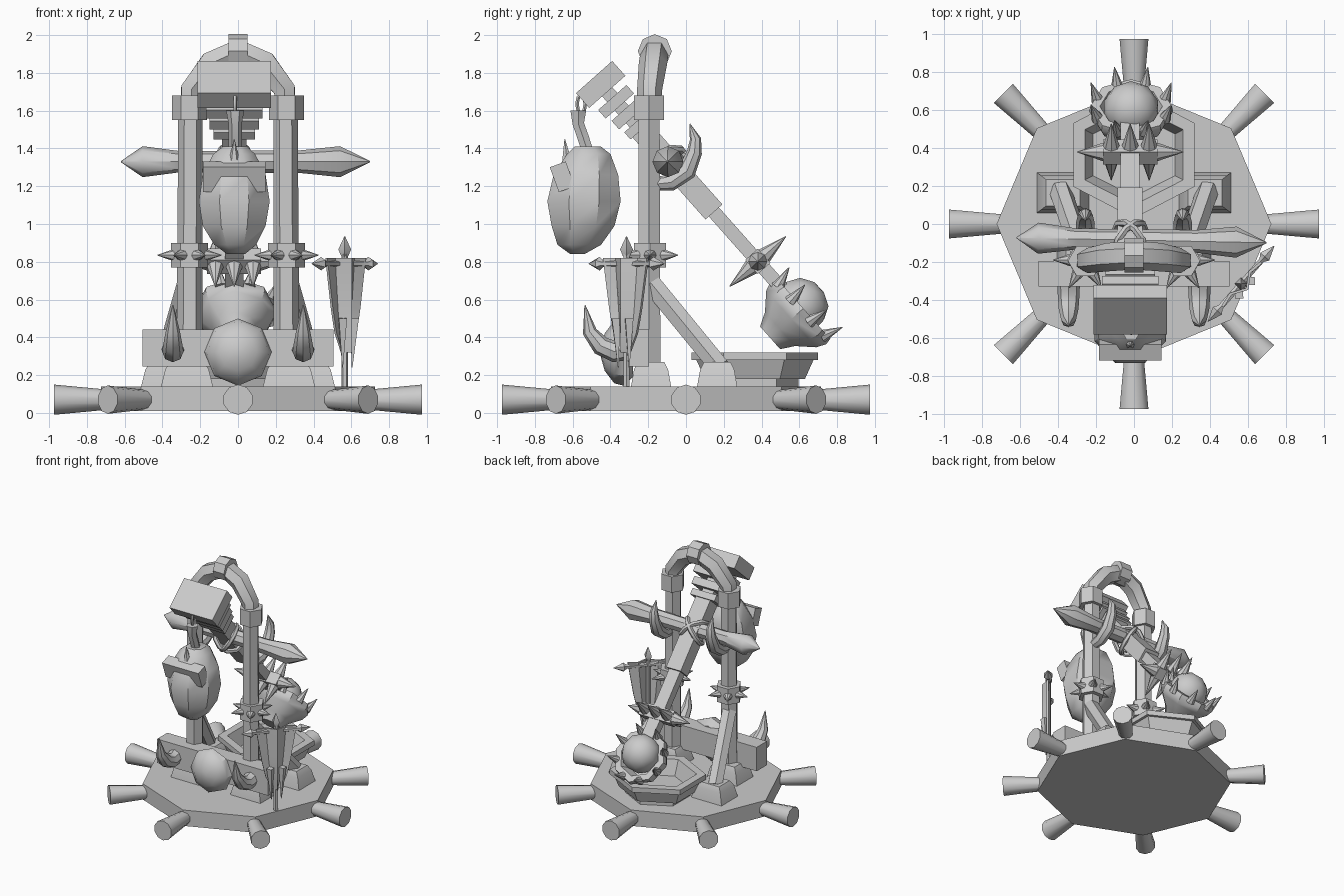
import bpy, bmesh, math
from mathutils import Vector as V

if "Cube" in bpy.data.objects:
    bpy.data.objects.remove(bpy.data.objects["Cube"])

grey = bpy.data.materials.new("stone grey")
grey.diffuse_color = (0.6, 0.6, 0.6, 1)
grey.use_nodes = True
grey.node_tree.nodes["Principled BSDF"].inputs["Base Color"].default_value = grey.diffuse_color
X, Y, Z = V((1, 0, 0)), V((0, 1, 0)), V((0, 0, 1))


def finish(name, bm):
    bmesh.ops.recalc_face_normals(bm, faces=bm.faces)
    me = bpy.data.meshes.new(name)
    bm.to_mesh(me)
    bm.free()
    ob = bpy.data.objects.new(name, me)
    me.materials.append(grey)
    bpy.context.collection.objects.link(ob)
    return ob


def skin(name, rings, closed=False):
    """Bridge equal rings of points into one capped (or looped) surface."""
    bm = bmesh.new()
    rows = [[bm.verts.new(p) for p in r] for r in rings]
    n = len(rows[0])
    pairs = list(zip(rows, rows[1:])) + ([(rows[-1], rows[0])] if closed else [])
    for a, b in pairs:
        for i in range(n):
            j = (i + 1) % n
            bm.faces.new((a[i], a[j], b[j], b[i]))
    if not closed:
        bm.faces.new(rows[0])
        bm.faces.new(rows[-1])
    return finish(name, bm)


def tube(name, pts, radii, sides=6, ref=X, axis=None, closed=False):
    """Round section swept along points with a radius at each."""
    pts = [V(p) for p in pts]
    m, rings = len(pts), []
    for i, p in enumerate(pts):
        a = pts[(i - 1) % m] if closed else pts[max(i - 1, 0)]
        b = pts[(i + 1) % m] if closed else pts[min(i + 1, m - 1)]
        t = axis or (b - a).normalized()
        u = (ref - t * ref.dot(t)).normalized()
        v = t.cross(u)
        rings.append([p + radii[i] * (u * math.cos(k * math.tau / sides) + v * math.sin(k * math.tau / sides))
                      for k in range(sides)])
    return skin(name, rings, closed)


def stack(name, rings, sides, phase=0.0):
    """Horizontal rings, each (cx, cy, z, rx, ry)."""
    ang = [math.radians(phase) + k * math.tau / sides for k in range(sides)]
    return skin(name, [[V((cx + rx * math.cos(a), cy + ry * math.sin(a), z)) for a in ang]
                       for cx, cy, z, rx, ry in rings])


def block(name, c, hx, hy, hz, ax=X, ay=Y, az=Z):
    c = V(c)
    return skin(name, [[c + ax * hx * i + ay * hy * j + az * hz * k
                        for i, j in ((-1, -1), (1, -1), (1, 1), (-1, 1))] for k in (-1, 1)])


def spike(name, p, d, length, r, sides=6, ref=X):
    p = V(p)
    return tube(name, [p, p + d * length], [r, 0.002], sides, ref)


def polar(deg):
    return V((math.cos(math.radians(deg)), math.sin(math.radians(deg)), 0))


# octagonal base with radial handles
stack("base", [(0, 0, .01, .725, .715), (0, 0, .14, .725, .715)], 8)
for k in range(8):
    d = polar(45 * k)
    tube("handle", [d * .55 + Z * .07, d * .975 + Z * .07], [.04, .08 if k % 2 == 0 else .075], 10, Z).scale.z = 1
R2 = math.sqrt(2)

# mirrored supports
for s in (-1, 1):
    x = .257 * s
    tube("post", [(x, -.195, .14), (x * .98, -.195, 1.66)], [.069, .064], 6)
    tube("post_collar", [(x, -.195, 1.55), (x, -.195, 1.68)], [.092, .092], 6)
    tube("post_band", [(x, -.19, .77), (x, -.19, .9)], [.097, .097], 6)
    for k in range(6):
        d = polar(60 * k)
        spike("band_spike", V((x, -.19, .835)) + d * .08, d, .09, .033, 8, Z)
    tube("brace", [(.265 * s, -.18, .68), (.39 * s, .18, .24)], [.06, .06], 6)
    for nm, fx, fy in (("front_foot", .27, -.185), ("rear_foot", .375, .165)):
        stack(nm, [(fx * s, fy, .13, .14 * R2, .108 * R2), (fx * s, fy, .23, .115 * R2, .09 * R2),
                   (fx * s, fy, .27, .09 * R2, .07 * R2)], 4, 45)
    # curved horns on the front beam and behind the posts
    hx = .345 * s
    tube("beam_horn", [(hx, -.31, .34), (hx, -.38, .325), (hx, -.45, .355), (hx, -.51, .43), (hx, -.535, .57)],
         [.06, .057, .052, .038, .003], 8)
    tube("post_horn", [(x, -.17, 1.21), (x, -.08, 1.22), (x, .005, 1.28), (x, .045, 1.38), (x, .05, 1.45),
                       (x, .02, 1.53)], [.035, .045, .05, .04, .03, .003], 8)

# arch between the posts
tube("arch", [(-.25, -.195, 1.6), (-.247, -.193, 1.71), (-.14, -.175, 1.85), (0, -.165, 1.915),
              (.14, -.175, 1.85), (.247, -.193, 1.71), (.25, -.195, 1.6)],
     [.062, .066, .075, .075, .075, .066, .062], 6, Y)
tube("arch_clamp", [(-.05, -.165, 1.915), (.05, -.165, 1.915)], [.09, .09], 8, Y)

# front beam with boss
block("front_beam", (0, -.263, .343), .505, .067, .098)
stack_pts = [(-.28, .13), (-.33, .178), (-.38, .165), (-.43, .1), (-.45, .03)]
tube("beam_boss", [(0, y, .322) for y, r in stack_pts], [r for y, r in stack_pts], 8, Z, axis=Y)

# axle with pointed ends
ax = [(-.62, .003), (-.505, .082), (-.3, .055), (0, .058), (.33, .06), (.54, .082), (.7, .003)]
tube("axle", [(x, -.085 - .02 * x, 1.33) for x, r in ax], [r for x, r in ax], 8, Z)

# rear tray, hexagonal and hollow
stack("tray", [(0, .365, .13, .25, .23), (0, .365, .18, .25, .23), (0, .365, .18, .3, .265),
               (0, .365, .28, .345, .31), (0, .365, .28, .37, .335), (0, .365, .32, .37, .335),
               (0, .365, .32, .3, .265), (0, .365, .2, .25, .22)], 6, 30)

# throwing arm, laid out along its own axes
D, N = V((0, .664, -.748)), V((0, .748, .664))


def arm(t, n=0.0, x=0.0):
    return V((x - .02, -.45, 1.737)) + D * t + N * n


def arm_block(name, t0, t1, hx, hn):
    return block(name, arm((t0 + t1) / 2), hx, (t1 - t0) / 2, hn, X, D, N)


arm_block("arm_beam", 0, 1.6, .05, .036)
arm_block("arm_sleeve", .3, .9, .066, .06)
arm_block("arm_head", -.055, .05, .195, .128)
arm_block("head_plate", .09, .15, .15, .1)
arm_block("head_plate", .18, .24, .13, .085)
arm_block("head_plate", .27, .32, .11, .075)
arm_block("spiked_crosspiece", 1.2, 1.3, .143, .045)
for s in (-1, 1):
    spike("side_spike", arm(1.25, 0, .14 * s), X * s, .14, .05, 8, Z)
    for x in (-.1, 0, .1):
        spike("cross_spike", arm(1.25, .04 * s, x), N * s, .16, .045, 8)
    # crossed lashing around the arm and axle
    a, b = (X + D * s).normalized(), N
    ring = [arm(.56, -.01) + a * .11 * math.cos(k * math.tau / 10) + b * .105 * math.sin(k * math.tau / 10)
            for k in range(10)]
    tube("lashing", ring, [.02] * 10, 6, a.cross(b), closed=True)

# spiked cup holding a ball
cup = V((-.015, .595, .53))
prof = [(-.2, .08), (-.13, .12), (-.05, .2), (.0, .222), (.035, .215), (.035, .165), (-.05, .13)]
tube("cup", [cup + N * h for h, r in prof], [r for h, r in prof], 8, X, axis=N)
for k in range(8):
    a = math.radians(45 * k + 22.5)
    d = X * math.cos(a) + D * math.sin(a)
    spike("cup_spike", cup + d * .19 + N * .01, (N + d * .35).normalized(), .12, .035, 8)
bm = bmesh.new()
bmesh.ops.create_icosphere(bm, subdivisions=2, radius=.15)
bmesh.ops.translate(bm, verts=bm.verts, vec=cup + N * .03 - D * .02)
finish("ball", bm)

# hanging boulder counterweight with strap, neck and hook
stack("boulder", [(-.01, -.575, .84, .05, .04), (-.015, -.565, .89, .12, .125), (-.02, -.545, .99, .18, .18),
                  (-.02, -.54, 1.12, .203, .21), (-.02, -.53, 1.26, .18, .185), (-.02, -.515, 1.37, .12, .125),
                  (-.015, -.52, 1.41, .07, .075)], 8, 22.5)
block("boulder_strap", (-.02, -.655, 1.25), .165, .045, .07, X, V((0, .94, .34)), V((0, -.34, .94)).normalized())
spike("boulder_thorn", (-.02, -.63, 1.33), V((0, -.1, 1)).normalized(), .12, .03)
tube("boulder_neck", [(-.015, -.52, 1.38), (-.015, -.545, 1.46), (-.015, -.57, 1.53), (-.015, -.57, 1.6)],
     [.035, .035, .035, .048], 6)
loop = [V((-.015, -.555 + .022 * math.cos(k * math.tau / 8), 1.635 + .05 * math.sin(k * math.tau / 8)))
        for k in range(8)]
tube("hook", loop, [.01] * 8, 5, X, closed=True)

# standing banner at the front right corner
F, W = V((.659, .752, 0)), V((.752, -.659, 0))
foot = V((.565, -.315, 0))
tube("banner_pole", [foot + Z * .14, foot + Z * .86], [.018, .018], 6)
tube("pole_tip", [foot + Z * h for h in (.82, .865, .935)], [.014, .034, .002], 4)
tube("banner_bar", [foot + Z * .79 + F * k for k in (-.265, -.19, -.165, .165, .19, .265)],
     [.002, .036, .017, .017, .036, .002], 6, Z)
rows = []
for z, hw in ((.82, .155), (.7, .135), (.55, .11), (.42, .08), (.32, .03)):
    c = foot + Z * z
    f = [c + F * hw * k + W * (.02 + .03 * math.cos(k * 4.5)) for k in (-1, -.5, 0, .5, 1)]
    rows.append(f + [p - W * .015 for p in reversed(f)])
skin("banner_cloth", rows)
for k in (-.05, .045):
    tube("banner_tail", [foot + W * .03 + F * k + Z * .5, foot + W * .02 + F * k * .8 + Z * .24], [.03, .003], 4, F)

# sharp edges kept, gentle curves smoothed
for ob in bpy.data.objects:
    ob.select_set(True)
    bpy.context.view_layer.objects.active = ob
bpy.ops.object.shade_smooth_by_angle(angle=math.radians(40))
